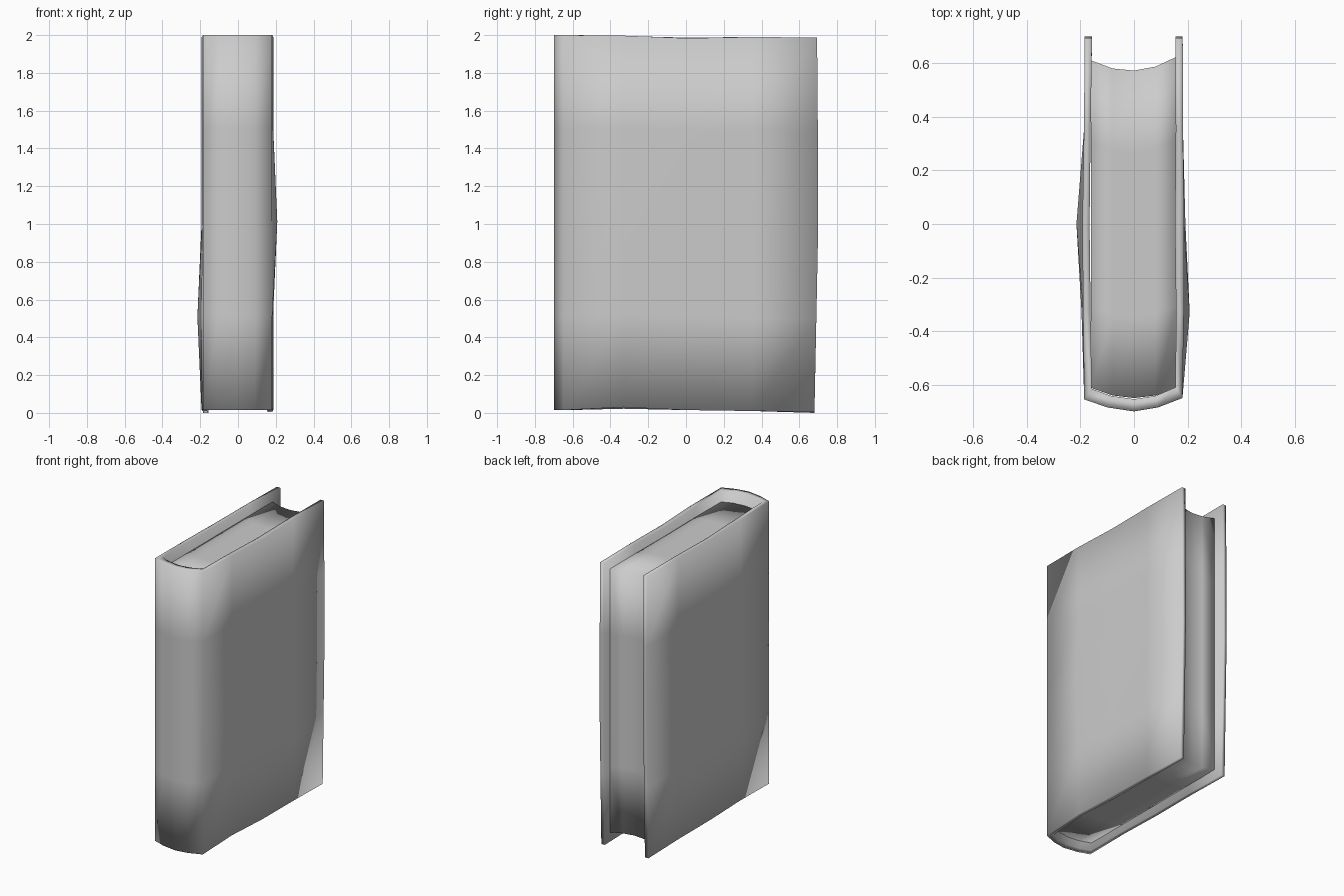
import bpy, bmesh

if "Cube" in bpy.data.objects:
    bpy.data.objects.remove(bpy.data.objects["Cube"])


def finish(bm, name):
    bmesh.ops.recalc_face_normals(bm, faces=bm.faces)
    mesh = bpy.data.meshes.new(name)
    bm.to_mesh(mesh)
    bm.free()
    for p in mesh.polygons:
        p.use_smooth = True
    obj = bpy.data.objects.new(name, mesh)
    bpy.context.collection.objects.link(obj)
    return obj


# Cover profile: left board back to front, rounded spine, right board front to back
outer = [(-.184, .70), (-.187, .35), (-.193, 0), (-.19, -.33), (-.186, -.655),
         (-.10, -.685), (0, -.70), (.09, -.685),
         (.181, -.65), (.186, -.33), (.187, 0), (.183, .35), (.182, .70)]
inner = [(-.157, .70), (-.162, .35), (-.166, 0), (-.162, -.33), (-.158, -.615),
         (-.085, -.642), (0, -.654), (.08, -.642),
         (.155, -.61), (.157, -.33), (.153, 0), (.156, .35), (.155, .70)]
# Slight unevenness of the bottom and top edges along the profile
bottom = [0, .01, .015, .022, .015, .015, .015, .015, .015, .03, .015, .01, .004]
top = [1.987, 1.99, 1.987, 1.995, 2, 2, 2, 2, 2, 1.997, 1.984, 1.99, 1.987]
# Dents in the boards: (profile index, level) -> x shift
bumps = {(2, 1): -.022, (9, 2): .022, (3, 1): -.006, (10, 2): .005}
back_shift = [-.02, -.01, 0, -.002, -.006]

bm = bmesh.new()
n = len(outer)
rings = []
for k in range(5):
    ring = []
    for profile, order in ((outer, range(n)), (inner, reversed(range(n)))):
        for i in order:
            x, y = profile[i]
            x += bumps.get((i, k), 0)
            if i in (0, n - 1):
                y += back_shift[k]
            z = bottom[i] + (top[i] - bottom[i]) * k / 4
            ring.append(bm.verts.new((x, y, z)))
    rings.append(ring)
m = 2 * n
for a, b in zip(rings, rings[1:]):
    for i in range(m):
        j = (i + 1) % m
        bm.faces.new((a[i], a[j], b[j], b[i]))
for ring in (rings[0], rings[-1]):
    for i in range(n - 1):
        bm.faces.new((ring[i], ring[i + 1], ring[m - 2 - i], ring[m - 1 - i]))
finish(bm, "book_cover")

# Page block: gridded box with rounded spine side and hollow fore edge
bm = bmesh.new()
bmesh.ops.create_cube(bm, size=2)
bmesh.ops.subdivide_edges(bm, edges=bm.edges[:], cuts=3, use_grid_fill=True)
for v in bm.verts:
    u, w, h = v.co
    front = -.65 + .038 * u * u
    back = .573 + .045 * u * u + .007 * u
    y = front + (back - front) * (w + 1) / 2
    v.co = (.16 * u, y, .995 + .925 * h)
finish(bm, "page_block")
